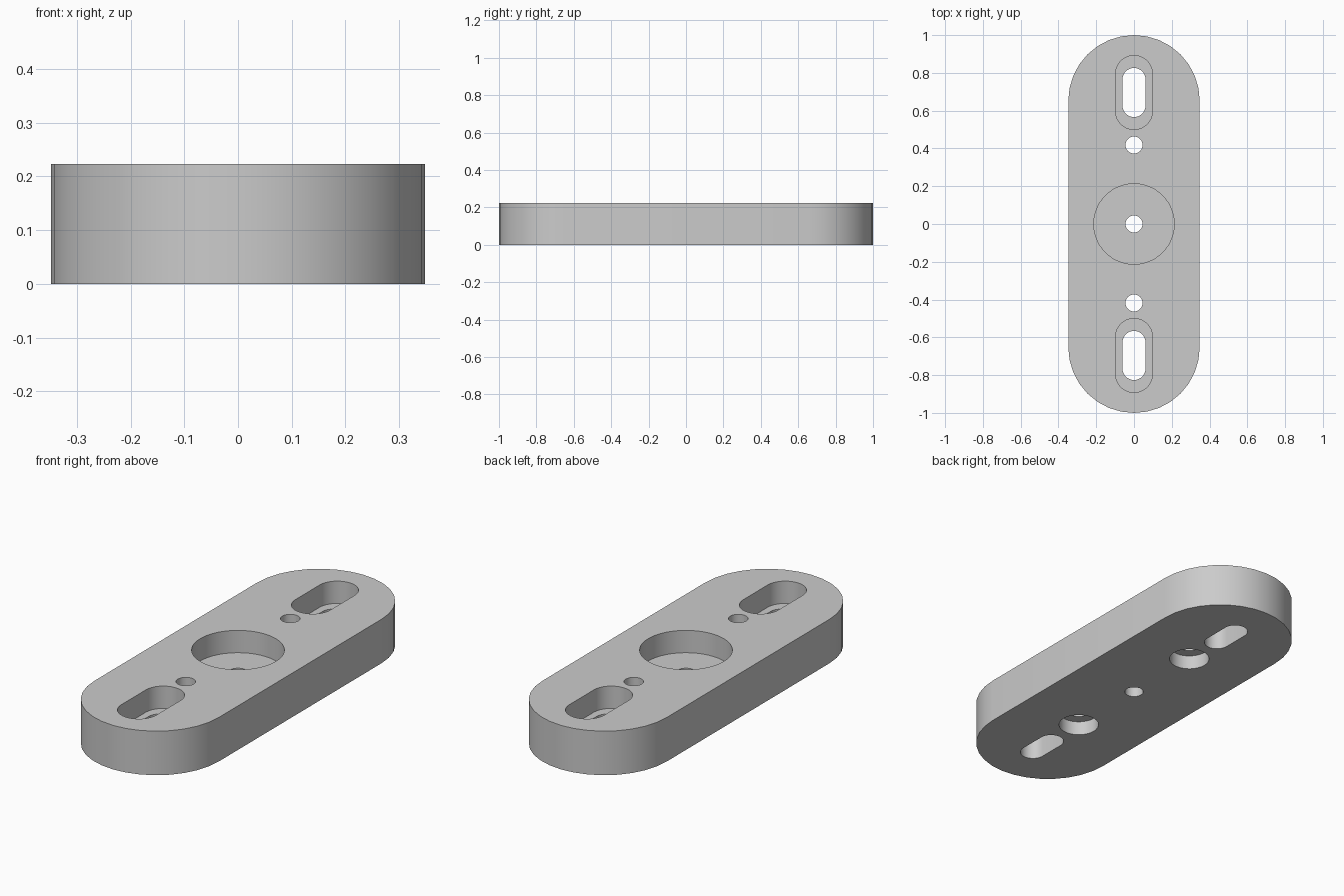
import bpy, bmesh
from math import sin, cos, pi, radians

cube = bpy.data.objects.get("Cube")
if cube:
    bpy.data.objects.remove(cube, do_unlink=True)

THICK = 0.223    # plate thickness
FLOOR = 0.11     # height of the recess floors
OVER = 0.1       # how far cutters stick out of the plate

grey = bpy.data.materials.new("plain_grey")
grey.use_nodes = True
colour = (0.6, 0.6, 0.6, 1)
grey.diffuse_color = colour
grey.node_tree.nodes["Principled BSDF"].inputs["Base Color"].default_value = colour


def slot_prism(name, y, radius, half_straight, z0, z1, steps=16):
    """Upright prism with a rounded-slot outline; a cylinder if half_straight is 0."""
    bm = bmesh.new()
    ring = []
    for end in (1, -1):
        for i in range(steps + (1 if half_straight else 0)):
            a = pi * i / steps
            ring.append(bm.verts.new((end * radius * cos(a),
                                      y + end * (half_straight + radius * sin(a)), z0)))
    base = bm.faces.new(ring)
    top = bmesh.ops.extrude_face_region(bm, geom=[base])["geom"]
    bmesh.ops.translate(bm, vec=(0, 0, z1 - z0),
                        verts=[v for v in top if isinstance(v, bmesh.types.BMVert)])
    bmesh.ops.recalc_face_normals(bm, faces=bm.faces)
    mesh = bpy.data.meshes.new(name)
    bm.to_mesh(mesh)
    bm.free()
    mesh.materials.append(grey)
    obj = bpy.data.objects.new(name, mesh)
    bpy.context.collection.objects.link(obj)
    return obj


# Plate body
plate = slot_prism("mounting_plate", 0, 0.348, 0.652, 0, THICK)

# Centre recess and its through hole
top, bottom = THICK + OVER, -OVER
cutters = [
    slot_prism("centre_recess_cutter", 0, 0.213, 0, FLOOR, top, 24),
    slot_prism("centre_hole_cutter", 0, 0.045, 0, bottom, top),
]

# Stepped slots, and screw holes counterbored from below, at both ends
for side, s in (("front", -1), ("back", 1)):
    cutters += [
        slot_prism(side + "_slot_recess_cutter", s * 0.696, 0.098, 0.098, FLOOR, top),
        slot_prism(side + "_slot_cutter", s * 0.696, 0.061, 0.069, bottom, top),
        slot_prism(side + "_screw_hole_cutter", s * 0.418, 0.045, 0, bottom, top),
        slot_prism(side + "_counterbore_cutter", s * 0.418, 0.096, 0, bottom, 0.072),
    ]

# Cut everything, then drop the cutters
bpy.ops.object.select_all(action="DESELECT")
plate.select_set(True)
bpy.context.view_layer.objects.active = plate
for cutter in cutters:
    cutter.hide_render = True
    cut = plate.modifiers.new(cutter.name, "BOOLEAN")
    cut.operation = "DIFFERENCE"
    cut.solver = "EXACT"
    cut.object = cutter
    bpy.ops.object.modifier_apply(modifier=cut.name)
for cutter in cutters:
    bpy.data.objects.remove(cutter, do_unlink=True)

# Smooth rounded walls, crisp rims
bpy.ops.object.shade_smooth_by_angle(angle=radians(30))
